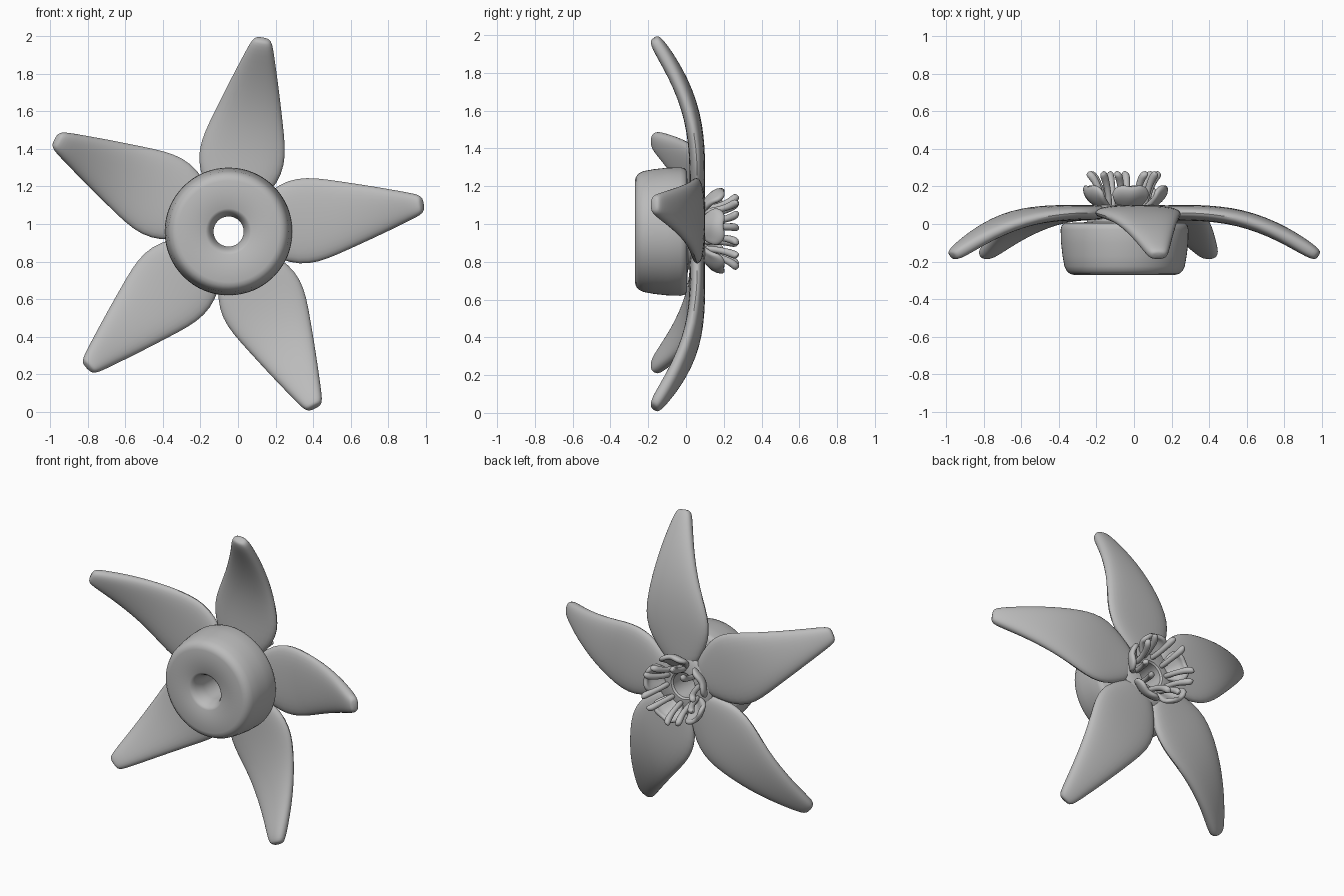
import bpy, bmesh, math
from mathutils import Vector

if "Cube" in bpy.data.objects:
    bpy.data.objects.remove(bpy.data.objects["Cube"])

CX, CZ = -0.05, 0.96
ANGLES = [math.radians(80 - 72 * i) for i in range(5)]

mat = bpy.data.materials.new("plain_grey")
mat.use_nodes = True
GREY = (0.5, 0.5, 0.5, 1)
mat.diffuse_color = GREY
mat.node_tree.nodes["Principled BSDF"].inputs["Base Color"].default_value = GREY


def place(u, v, w, a):
    """Radial u, sideways v, depth w, for a part pointing along angle a."""
    return Vector((CX + u * math.cos(a) - v * math.sin(a), w,
                   CZ + u * math.sin(a) + v * math.cos(a)))


def finish(bm, name, subdiv=0, thick=0, angle=60):
    bmesh.ops.recalc_face_normals(bm, faces=bm.faces)
    me = bpy.data.meshes.new(name)
    bm.to_mesh(me)
    bm.free()
    me.materials.append(mat)
    ob = bpy.data.objects.new(name, me)
    bpy.context.collection.objects.link(ob)
    if thick:
        mod = ob.modifiers.new("thickness", "SOLIDIFY")
        mod.thickness, mod.offset = thick, 0
    if subdiv:
        mod = ob.modifiers.new("smooth", "SUBSURF")
        mod.levels = mod.render_levels = subdiv
    bpy.ops.object.select_all(action="DESELECT")
    bpy.context.view_layer.objects.active = ob
    ob.select_set(True)
    bpy.ops.object.shade_smooth_by_angle(angle=math.radians(angle))
    return ob


def bridge(bm, rings, closed=True):
    for r1, r2 in zip(rings, rings[1:]):
        n = len(r1)
        for i in range(n if closed else n - 1):
            j = (i + 1) % n
            bm.faces.new((r1[i], r1[j], r2[j], r2[i]))


def sweep(name, stations, a, power=1.0, sides=16):
    """Stations: radial, sideways, depth, half width, half thickness."""
    bm = bmesh.new()
    rings = []
    for k, (u, v, w, hw, ht) in enumerate(stations):
        p, q = stations[max(k - 1, 0)], stations[min(k + 1, len(stations) - 1)]
        t = Vector((q[0] - p[0], q[2] - p[2])).normalized()
        ring = []
        for i in range(sides):
            c, s = (f(math.tau * i / sides) for f in (math.cos, math.sin))
            c = math.copysign(abs(c) ** power, c) * hw
            s = math.copysign(abs(s) ** power, s) * ht
            ring.append(bm.verts.new(place(u - t.y * s, v + c, w + t.x * s, a)))
        rings.append(ring)
    bridge(bm, rings)
    bm.faces.new(rings[0])
    bm.faces.new(rings[-1])
    return finish(bm, name, 1)


def lathe(name, profile, segments=64):
    """Closed profile of radius and depth, turned about the flower axis."""
    bm = bmesh.new()
    rings = [[bm.verts.new(place(r, 0, y, math.tau * i / segments))
              for i in range(segments)] for r, y in profile]
    bridge(bm, rings + rings[:1])
    return finish(bm, name, angle=40)


# Hub with a flared bore, and the disc under the flower centre
lathe("hub", [(.08, .05), (.08, -.18), (.085, -.21), (.095, -.24), (.108, -.262),
              (.122, -.27), (.27, -.27), (.29, -.265), (.308, -.25), (.32, -.225),
              (.33, -.17), (.338, -.1), (.34, -.03), (.335, -.008), (.32, .005),
              (.2, .01)])
lathe("centre_disc", [(.08, .0), (.08, .09), (.09, .1), (.17, .1), (.2, .08), (.2, .0)])

# Large petals arching forward toward blunt tips
PETAL = [(.09, .06, .07, .035), (.2, .06, .155, .04), (.3, .06, .216, .042),
         (.4, .059, .236, .043), (.5, .052, .222, .044), (.62, .033, .186, .045),
         (.74, -.005, .15, .045), (.85, -.055, .115, .044), (.94, -.107, .085, .042),
         (1.0, -.145, .064, .038), (1.03, -.163, .05, .03), (1.04, -.17, .03, .02)]
for n, a in enumerate(ANGLES):
    sweep(f"petal_{n + 1}", [(u, 0, w, hw, ht) for u, w, hw, ht in PETAL], a, .8)


# Inner cup lobes with a notched rim
def lobe(name, a):
    bm = bmesh.new()
    rings = []
    for j in range(6):
        t = j / 5
        row = []
        for i in range(9):
            s = i / 4 - 1
            rim = .13 - .045 * s ** 4 - .018 * (1 - abs(s)) ** 2
            spread = math.radians(24 + 5 * math.sin(t * math.pi * .7)) * s
            r = .135 + .085 * math.sin(t * math.pi * .6) - .02 * s * s
            row.append(bm.verts.new(place(r, 0, .085 + rim * t, a + spread)))
        rings.append(row)
    bridge(bm, rings, closed=False)
    return finish(bm, name, 1, .03)


for n, a in enumerate(ANGLES):
    lobe(f"inner_lobe_{n + 1}", a)

# Paired stamens with rounded tips, splayed between the lobes
STAMEN = [(.115, .08, .018), (.125, .14, .018), (.14, .19, .018), (.158, .23, .021),
          (.175, .255, .023), (.188, .268, .02), (.195, .274, .01)]
for n, a in enumerate(ANGLES):
    for side, turn in (("left", .24), ("right", -.3)):
        lean = math.copysign(.03, turn)
        pts = [(u, lean * k / 6, w, r, r) for k, (u, w, r) in enumerate(STAMEN)]
        sweep(f"stamen_{side}_{n + 1}", pts, a + turn, sides=10)
